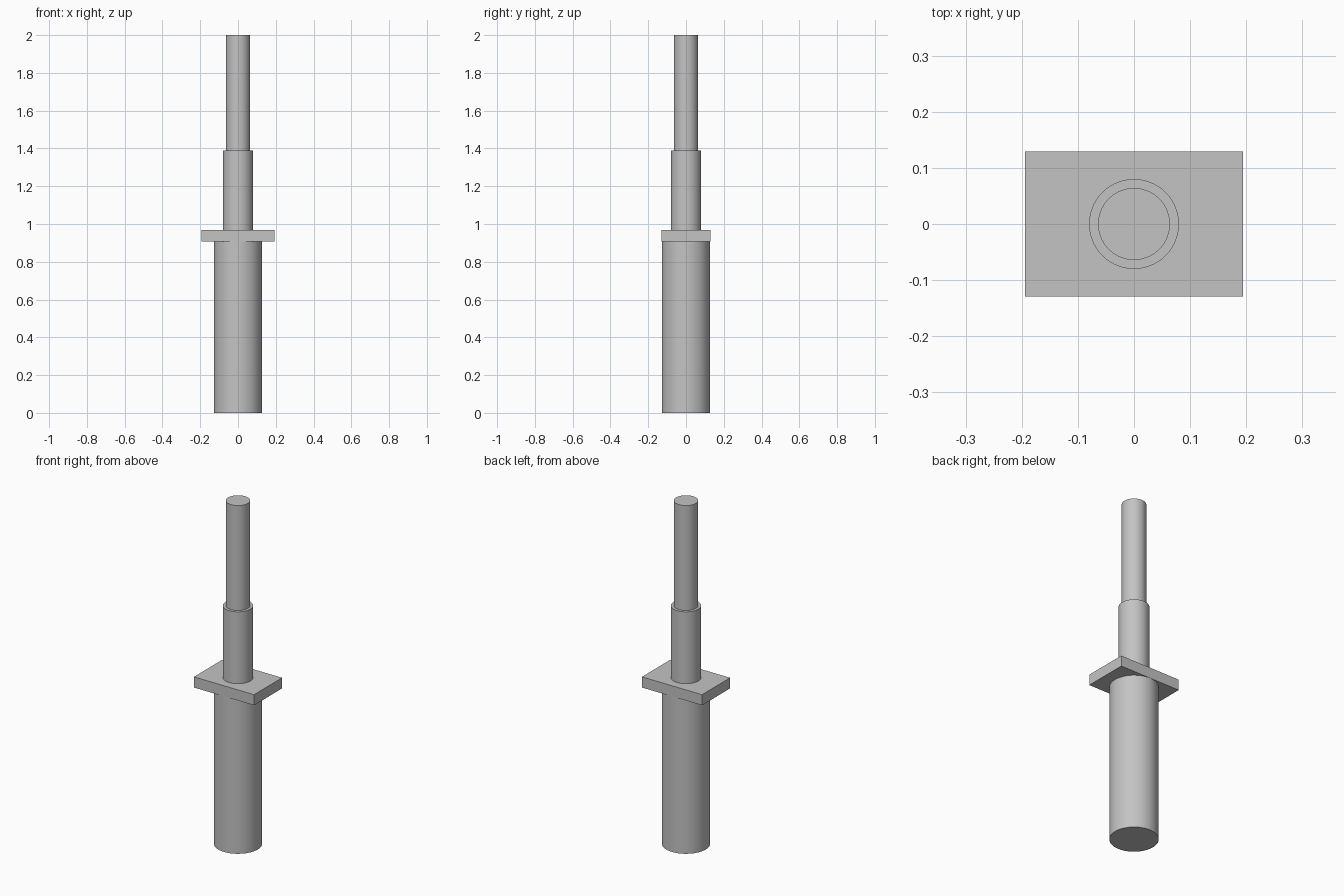
import bpy
import math

cube = bpy.data.objects.get("Cube")
if cube:
    bpy.data.objects.remove(cube, do_unlink=True)

# One plain grey finish
grey = bpy.data.materials.new("light_grey")
grey.use_nodes = True
colour = (0.55, 0.55, 0.55, 1)
grey.diffuse_color = colour
grey.node_tree.nodes["Principled BSDF"].inputs["Base Color"].default_value = colour


def cylinder(name, radius, bottom, top):
    bpy.ops.mesh.primitive_cylinder_add(
        vertices=96, radius=radius, depth=top - bottom,
        location=(0, 0, (bottom + top) / 2))
    part = bpy.context.object
    part.name = name
    part.data.materials.append(grey)
    bpy.ops.object.shade_smooth_by_angle(angle=math.radians(30))


def box(name, width, depth, bottom, top):
    bpy.ops.mesh.primitive_cube_add(size=1, location=(0, 0, (bottom + top) / 2))
    part = bpy.context.object
    part.name = name
    part.scale = (width, depth, top - bottom)
    bpy.ops.object.transform_apply(location=False, rotation=False, scale=True)
    part.data.materials.append(grey)


# Stacked parts, from the ground up
cylinder("lower_body", 0.128, 0, 0.907)
box("mounting_plate", 0.388, 0.258, 0.907, 0.969)
cylinder("collar", 0.08, 0.969, 1.388)
cylinder("upper_shaft", 0.064, 1.388, 2)
